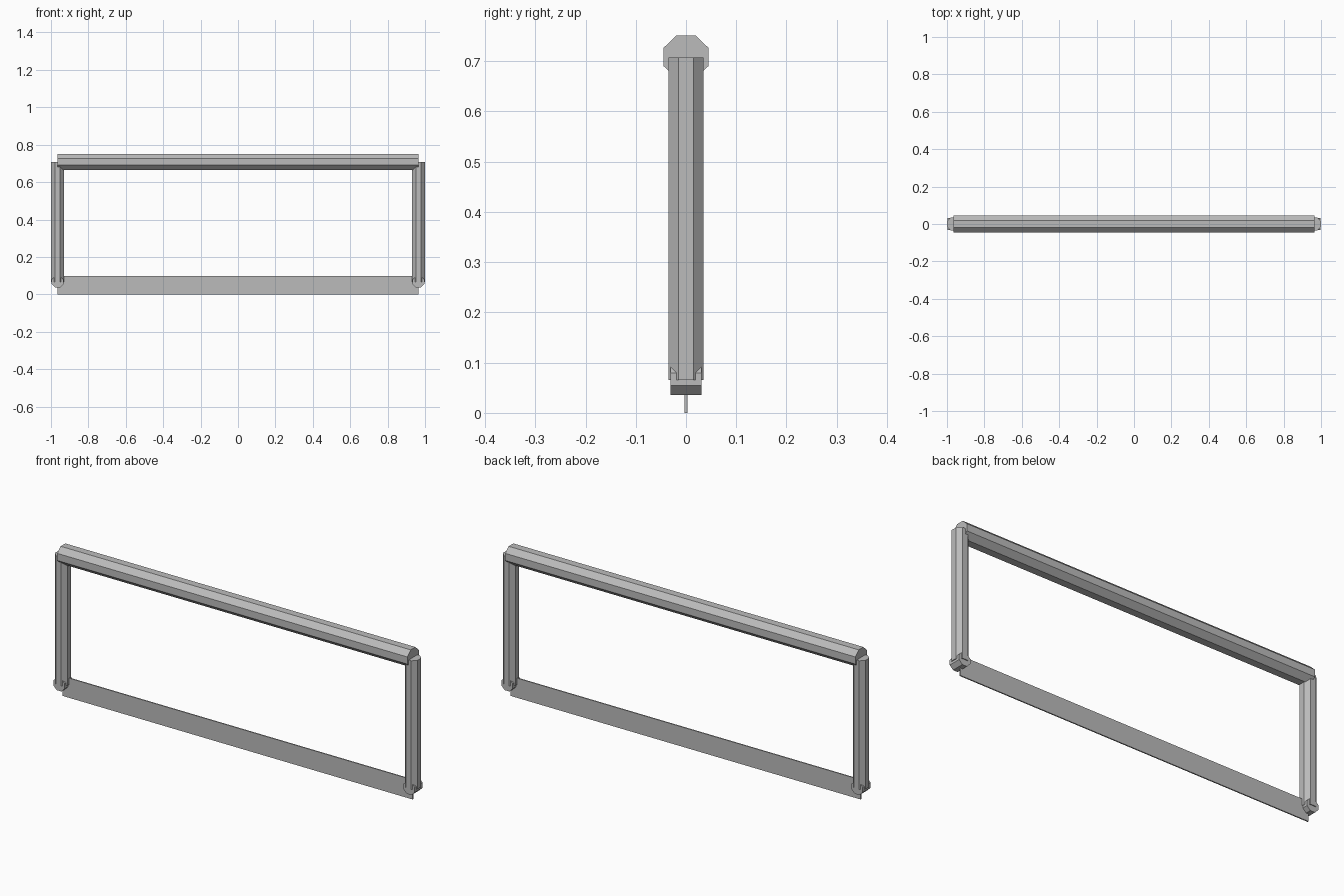
import bpy
import math
from mathutils import Matrix

cube = bpy.data.objects.get("Cube")
if cube:
    bpy.data.objects.remove(cube, do_unlink=True)

grey = bpy.data.materials.new("plain_grey")
grey.use_nodes = True
colour = (0.5, 0.5, 0.5, 1)
grey.diffuse_color = colour
grey.node_tree.nodes["Principled BSDF"].inputs["Base Color"].default_value = colour


def finish(name):
    obj = bpy.context.object
    obj.name = name
    obj.data.materials.append(grey)
    return obj


def octagonal_bar(name, centre, half_a, half_b, length, axis="Z"):
    """Eight-sided bar with flat sides facing its cross axes."""
    bpy.ops.mesh.primitive_cylinder_add(vertices=8, radius=1 / math.cos(math.pi / 8),
                                        depth=length, location=centre)
    obj = finish(name)
    turn = {"Z": Matrix(),
            "X": Matrix.Rotation(math.pi / 2, 4, "Y"),
            "Y": Matrix.Rotation(math.pi / 2, 4, "X")}[axis]
    spin = Matrix.Rotation(math.pi / 8, 4, "Z")
    # keep the flats square to the axes whatever the primitive's start angle
    if any(abs(v.co.x) < 0.01 for v in obj.data.vertices):
        obj.data.transform(spin)
    obj.data.transform(turn @ Matrix.Diagonal((half_a, half_b, 1, 1)))
    return obj


# Top rail
octagonal_bar("top_rail", (0, 0, 0.7085), 0.043, 0.045, 1.93, "X")

# End posts with rounded feet
for side, x in (("left", 0.965), ("right", -0.965)):
    octagonal_bar(side + "_post", (x, 0, 0.386), 0.035, 0.035, 0.642)
    octagonal_bar(side + "_foot", (x, 0, 0.067), 0.031, 0.031, 0.062, "Y")

# Thin bottom board
bpy.ops.mesh.primitive_cube_add(size=1, location=(0, 0, 0.049))
board = finish("bottom_board")
board.data.transform(Matrix.Diagonal((1.93, 0.006, 0.098, 1)))
